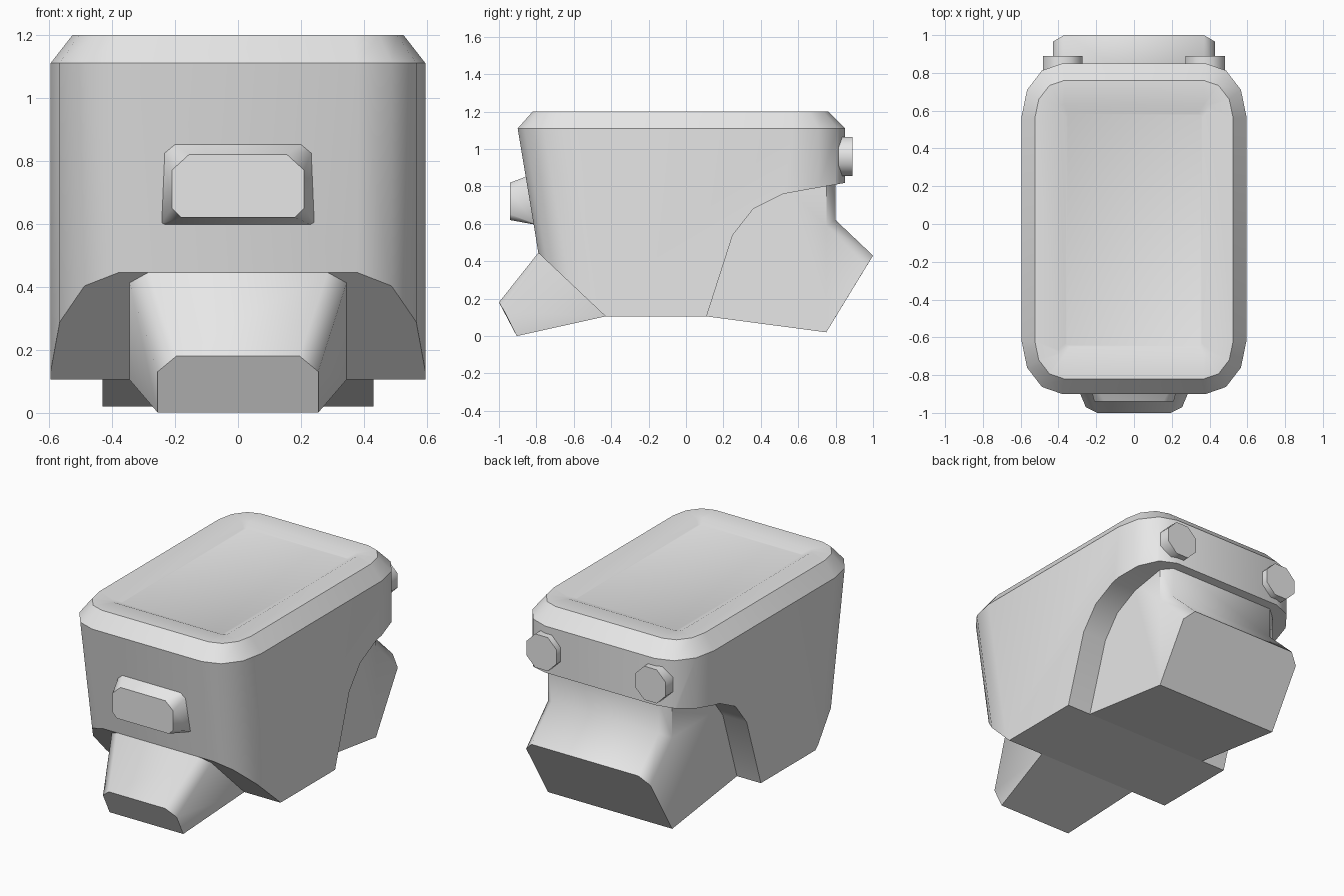
import bpy
import bmesh
from math import radians, sin, cos, pi

cube = bpy.data.objects.get("Cube")
if cube:
    bpy.data.objects.remove(cube, do_unlink=True)

grey = bpy.data.materials.new("plain grey")
grey.use_nodes = True
grey.diffuse_color = (0.8, 0.8, 0.8, 1)
grey.node_tree.nodes["Principled BSDF"].inputs["Base Color"].default_value = (0.8, 0.8, 0.8, 1)


def loft(name, rings):
    """Skin matching rings of points and cap both ends."""
    bm = bmesh.new()
    loops = [[bm.verts.new(p) for p in ring] for ring in rings]
    n = len(loops[0])
    for a, b in zip(loops, loops[1:]):
        for i in range(n):
            j = (i + 1) % n
            bm.faces.new((a[i], a[j], b[j], b[i]))
    bm.faces.new(loops[0])
    bm.faces.new(loops[-1])
    bmesh.ops.recalc_face_normals(bm, faces=bm.faces)
    mesh = bpy.data.meshes.new(name)
    bm.to_mesh(mesh)
    bm.free()
    mesh.materials.append(grey)
    obj = bpy.data.objects.new(name, mesh)
    bpy.context.collection.objects.link(obj)
    return obj


def activate(obj):
    bpy.ops.object.select_all(action='DESELECT')
    obj.select_set(True)
    bpy.context.view_layer.objects.active = obj


def smooth(obj, angle):
    activate(obj)
    bpy.ops.object.shade_smooth_by_angle(angle=radians(angle))


def rounded(z, hx, front, back, rx, ry):
    """Rounded rectangle with three segments per corner."""
    pts = []
    for sx, sy, start in ((1, 1, 0), (-1, 1, 90), (-1, -1, 180), (1, -1, 270)):
        cx = sx * (hx - rx)
        cy = back - ry if sy > 0 else front + ry
        for k in range(4):
            a = radians(start + 30 * k)
            pts.append((cx + rx * cos(a), cy + ry * sin(a), z))
    return pts


def across(profile, x):
    return [(x, y, z) for y, z in profile]


def mirrored(half):
    """Close a half outline by mirroring it in x."""
    return half + [(-x, y, z) for x, y, z in reversed(half)]


# Main shell: raked front, bevelled rim and shallow lid recess
body = loft("body", [
    rounded(0.105, 0.595, -0.733, 0.85, 0.215, 0.28),
    rounded(1.11, 0.595, -0.90, 0.85, 0.215, 0.28),
    rounded(1.2, 0.525, -0.82, 0.76, 0.155, 0.2),
    rounded(1.2, 0.4, -0.695, 0.635, 0.03, 0.03),
    rounded(1.18, 0.36, -0.65, 0.585, 0.02, 0.02),
])

# Slanted cut under the front and curved arch at the back
front_cut = [(-1.15, 0.785), (-0.34, 0.02), (-1.15, 0.02)]
back_cut = [(0.085, 0.03), (0.11, 0.105), (0.25, 0.54), (0.36, 0.68),
            (0.52, 0.76), (0.8, 0.81), (1.2, 0.88), (1.2, 0.03)]
for profile in (front_cut, back_cut):
    cutter = loft("cutter", [across(profile, -1), across(profile, 1)])
    cutter.hide_render = True
    mod = body.modifiers.new("cut", 'BOOLEAN')
    mod.operation = 'DIFFERENCE'
    mod.solver = 'EXACT'
    mod.object = cutter
    activate(body)
    bpy.ops.object.modifier_apply(modifier=mod.name)
    bpy.data.objects.remove(cutter, do_unlink=True)
smooth(body, 35)

# Rear block, with its back corners chamfered
inner = [(0.11, 0.105), (0.75, 0.02), (1.0, 0.43), (0.8, 0.62), (0.8, 0.83), (0.5, 0.83), (0.2, 0.6)]
outer = [(0.11, 0.105), (0.75, 0.02), (0.965, 0.373), (0.75, 0.59), (0.75, 0.83), (0.5, 0.83), (0.2, 0.6)]
rear_block = loft("rear_block", [across(outer, -0.43), across(inner, -0.37),
                                 across(inner, 0.37), across(outer, 0.43)])
smooth(rear_block, 50)

# Tapered front spout
front_spout = loft("front_spout", [
    mirrored([(0.345, -0.43, 0.105), (0.345, -0.755, 0.412), (0.285, -0.79, 0.445)]),
    mirrored([(0.255, -0.905, 0), (0.255, -0.97, 0.13), (0.195, -1.0, 0.18)]),
])
smooth(front_spout, 50)

# Raised panel on the front wall
base = [(x, -0.89 + (1.11 - z) / 6, z)
        for x, z in ((0.235, 0.595), (0.245, 0.6), (0.235, 0.83), (0.205, 0.855))]
face = [(x, -0.94, z)
        for x, z in ((0.18, 0.62), (0.21, 0.65), (0.21, 0.77), (0.155, 0.82))]
front_panel = loft("front_panel", [mirrored(base), mirrored(face)])
smooth(front_panel, 50)

# Octagonal studs on the back
for side, label in ((1, "left"), (-1, "right")):
    r = 0.105 / cos(pi / 8)
    rings = [[(side * 0.377 + r * cos(pi / 8 + k * pi / 4), y, 0.96 + r * sin(pi / 8 + k * pi / 4))
              for k in range(8)] for y in (0.78, 0.89)]
    smooth(loft(label + "_stud", rings), 50)
